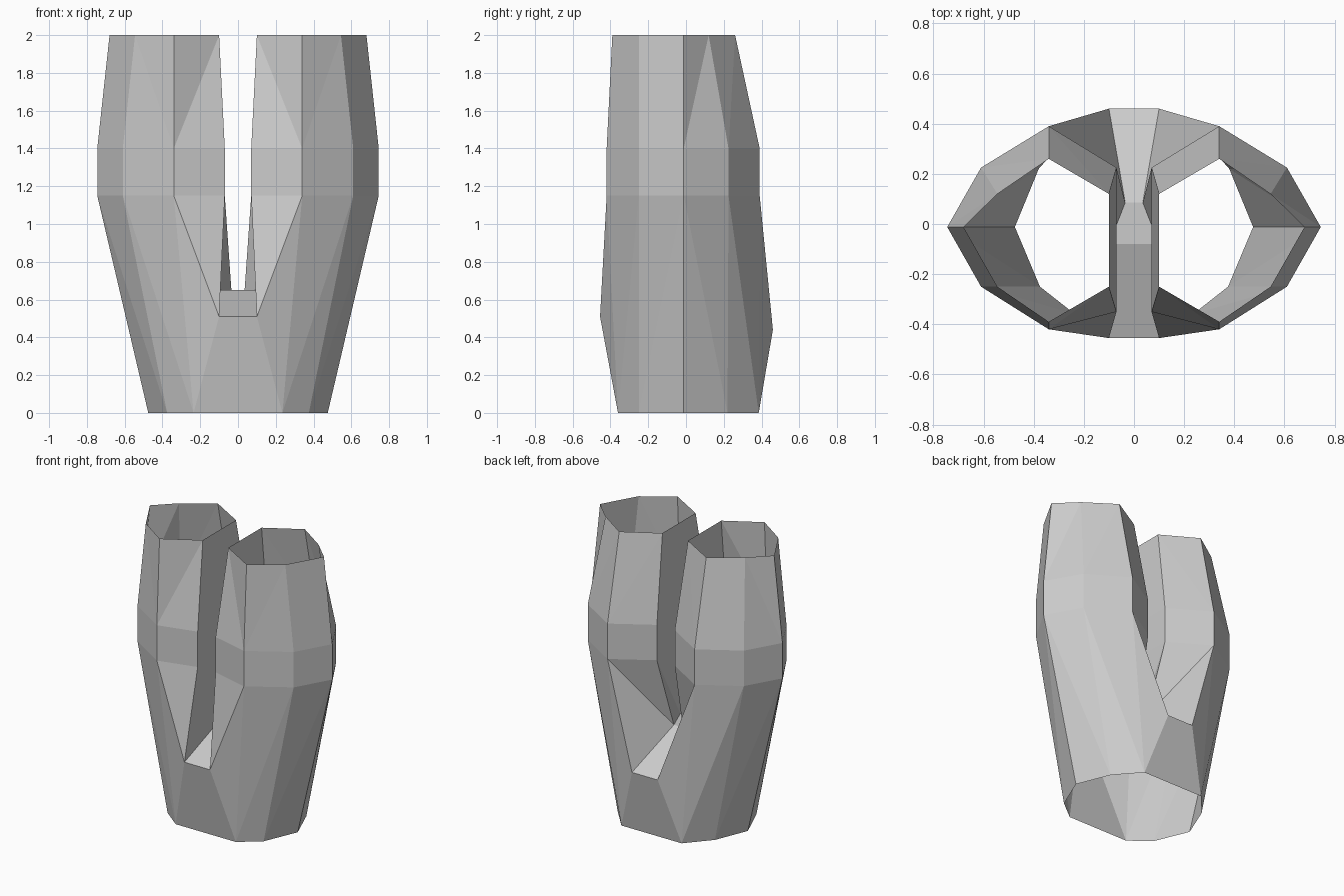
import bpy, bmesh

if "Cube" in bpy.data.objects:
    bpy.data.objects.remove(bpy.data.objects["Cube"])

bm = bmesh.new()

def ring(pts, z):
    return [bm.verts.new((x, y, z)) for x, y in pts]

def face(*vs):
    bm.faces.new(vs)

# Cross-sections of one tube, from front round the outer side to back, then inner wall
wide = [(.34, -.42), (.61, -.25), (.745, -.012), (.61, .225), (.34, .39), (.07, .225), (.07, -.35)]
rim = [(.34, -.39), (.545, -.25), (.68, -.012), (.545, .12), (.34, .26), (.10, .12), (.10, -.25)]
base = [(.235, -.36), (.375, -.25), (.475, -.012), (.38, .22), (.235, .385)]
top, upper, lower, foot = ring(rim, 2), ring(wide, 1.4), ring(wide, 1.15), ring(base, 0)

# Upper tube: straight band, then tapered triangulated band to the open rim
for i in range(7):
    j = (i + 1) % 7
    face(lower[i], lower[j], upper[j], upper[i])
    if i == 6:
        face(upper[i], upper[j], top[i])
        face(upper[j], top[j], top[i])
    else:
        face(upper[i], upper[j], top[j])
        face(upper[i], top[j], top[i])

# Outer side of the joined lower body
for i in range(4):
    a, b = (lower[i], lower[i + 1]), (foot[i], foot[i + 1])
    if i < 2:
        face(b[0], a[1], a[0])
        face(b[0], b[1], a[1])
    else:
        face(b[0], b[1], a[0])
        face(b[1], a[1], a[0])

# Saddle between the tubes: side points and their centre-line partners
saddle = [(.10, -.455, .51), (.10, -.08, .65), (.035, .085, .65), (.10, .46, .44)]
f, m, n, k = side = [bm.verts.new(p) for p in saddle]
mid = [bm.verts.new((0, y, z)) for x, y, z in saddle]
for i in range(3):
    face(mid[i], side[i], side[i + 1], mid[i + 1])

# Front and back panels below the saddle
front_mid = bm.verts.new((0, -.36, 0))
back_mid = bm.verts.new((0, .385, 0))
face(front_mid, foot[0], f, mid[0])
face(foot[4], back_mid, mid[3], k)
face(foot[0], lower[0], f)
face(foot[4], k, lower[4])

# Inner walls running down to the saddle
A, B = lower[6], lower[5]
face(lower[0], A, f)
face(A, m, f)
face(A, B, m)
face(B, n, m)
face(lower[4], n, B)
face(lower[4], k, n)

bmesh.ops.recalc_face_normals(bm, faces=bm.faces)
mesh = bpy.data.meshes.new("twin_tube_body")
bm.to_mesh(mesh)
bm.free()
body = bpy.data.objects.new("twin_tube_body", mesh)
bpy.context.collection.objects.link(body)

# Mirror to the other tube
mod = body.modifiers.new("mirror", 'MIRROR')
mod.use_axis[0] = True
mod.use_clip = True
